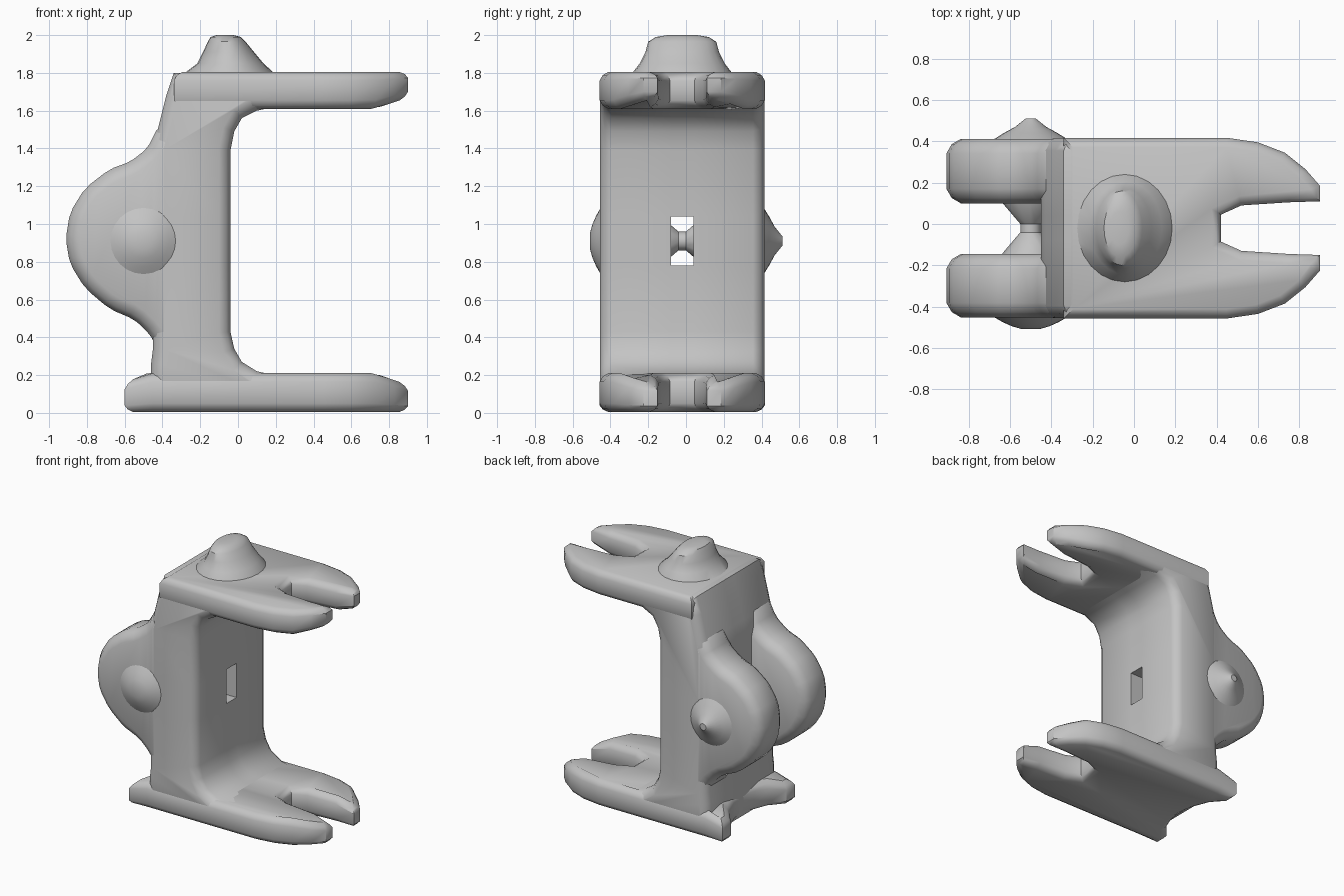
import bpy, bmesh
from math import cos, sin, pi, radians

MID = -0.02          # middle of the bracket across its width
PIN_X, PIN_Z = -0.5, 0.91

cube = bpy.data.objects.get("Cube")
if cube:
    bpy.data.objects.remove(cube)

grey = bpy.data.materials.new("plain grey")
grey.use_nodes = True
colour = (0.55, 0.55, 0.55, 1)
grey.diffuse_color = colour
grey.node_tree.nodes["Principled BSDF"].inputs["Base Color"].default_value = colour


def finish(bm, name):
    """Turn a bmesh into a smooth-shaded grey part."""
    bmesh.ops.recalc_face_normals(bm, faces=bm.faces)
    mesh = bpy.data.meshes.new(name)
    bm.to_mesh(mesh)
    bm.free()
    mesh.materials.append(grey)
    obj = bpy.data.objects.new(name, mesh)
    bpy.context.collection.objects.link(obj)
    bpy.ops.object.select_all(action="DESELECT")
    obj.select_set(True)
    bpy.context.view_layer.objects.active = obj
    bpy.ops.object.shade_smooth_by_angle(angle=radians(35))


def soften(points):
    """Cut every corner of a closed outline once."""
    result = []
    for (ax, ay), (bx, by) in zip(points, points[1:] + points[:1]):
        result += [(ax * .8 + bx * .2, ay * .8 + by * .2),
                   (ax * .2 + bx * .8, ay * .2 + by * .8)]
    return result


def prism(outline, low, high, axis, rim):
    """Extrude an outline along y or z and chamfer both rims."""
    place = {"y": lambda p, t: (p[0], t, p[1]), "z": lambda p, t: (p[0], p[1], t)}[axis]
    bm = bmesh.new()
    rings = [[bm.verts.new(place(p, t)) for p in outline] for t in (low, high)]
    caps = [bm.faces.new(ring) for ring in rings]
    count = len(outline)
    for i in range(count):
        j = (i + 1) % count
        bm.faces.new((rings[0][i], rings[0][j], rings[1][j], rings[1][i]))
    bmesh.ops.recalc_face_normals(bm, faces=bm.faces)
    edges = [e for cap in caps for e in cap.edges]
    bmesh.ops.bevel(bm, geom=edges, offset=rim, segments=2, profile=0.4,
                    affect="EDGES", clamp_overlap=False)
    return bm


def lathe(name, rings, axis, sides=24):
    """Stack elliptical rings (position, radius 1, radius 2, centre 1, centre 2)."""
    bm = bmesh.new()
    loops = []
    for t, ra, rb, ca, cb in rings:
        loop = []
        for k in range(sides):
            a = ca + ra * cos(2 * pi * k / sides)
            b = cb + rb * sin(2 * pi * k / sides)
            loop.append(bm.verts.new((a, t, b) if axis == "y" else (a, b, t)))
        loops.append(loop)
    for one, two in zip(loops, loops[1:]):
        for k in range(sides):
            n = (k + 1) % sides
            bm.faces.new((one[k], one[n], two[n], two[k]))
    bm.faces.new(loops[0])
    bm.faces.new(loops[-1])
    finish(bm, name)


# Upright wall with its neck and inner fillets
profile = [(-.46, .02), (-.46, .26), (-.45, .34), (-.45, 1.4), (-.43, 1.48), (-.38, 1.68),
           (-.34, 1.8), (.24, 1.8), (.24, 1.63), (.1, 1.6), (.02, 1.56), (-.02, 1.49),
           (-.04, 1.39), (-.04, .43), (-.02, .34), (.02, .27), (.1, .22), (.24, .19), (.24, .02)]
wall = prism(profile, MID - .435, MID + .435, "y", .06)

# Slot through the wall: cut lines, open both faces, join the openings
y_range, z_range = (MID - .06, MID + .06), (.78, 1.04)
for normal, values in (((0, 1, 0), y_range), ((0, 0, 1), z_range)):
    for v in values:
        bmesh.ops.bisect_plane(wall, geom=wall.verts[:] + wall.edges[:] + wall.faces[:],
                               plane_co=[n * v for n in normal], plane_no=normal)
window = []
for face in wall.faces:
    c = face.calc_center_median()
    if y_range[0] < c.y < y_range[1] and z_range[0] < c.z < z_range[1]:
        window.append(face)
bmesh.ops.delete(wall, geom=window, context="FACES")
bmesh.ops.bridge_loops(wall, edges=[e for e in wall.edges if e.is_boundary])
finish(wall, "wall")

# Forked arms; the lower one runs back into two feet with a hollow between
fork = [(.42, .065), (.52, .11), (.75, .125), (.9, .13), (.9, .205), (.83, .285), (.73, .365),
        (.6, .415), (.45, .437)]
feet = [(-.45, .437), (-.6, .437), (-.6, .335), (-.52, .24), (-.475, .12), (-.46, .04)]
for name, half, low, high in (("upper_arm", fork + [(-.34, .437)], 1.61, 1.805),
                              ("lower_arm", fork + feet, .005, .21)):
    plan = [(x, MID + y) for x, y in half] + [(x, MID - y) for x, y in reversed(half)]
    arm = prism(plan, low, high, "z", .045)
    outer, inner = (high, low) if name == "upper_arm" else (low, high)
    for v in arm.verts:
        # thin the tips, and the feet, towards the outer face
        thin = max(0, (v.co.x - .72) / .18) * .3 + max(0, (-.48 - v.co.x) / .12) * .25
        v.co.z += (outer - inner) * thin * (v.co.z - outer) / (inner - outer)
    finish(arm, name)

# Pair of rounded lobes at the rear
lobe = soften([(-.3, .33), (-.42, .33), (-.47, .42), (-.55, .495), (-.68, .55), (-.81, .66),
               (-.89, .79), (-.912, .92), (-.89, 1.06), (-.81, 1.19), (-.68, 1.29),
               (-.57, 1.33), (-.48, 1.4), (-.42, 1.52), (-.3, 1.52)])
for name, low, high in (("front_lobe", -.432, -.125), ("back_lobe", .12, .432)):
    finish(prism(lobe, MID + low, MID + high, "y", .07), name)

# Waisted pin between the lobes
pin = [(MID + y, r, r, PIN_X, PIN_Z) for y, r in
       ((-.2, .15), (-.12, .135), (-.02, .05), (.02, .05), (.12, .135), (.2, .15))]
lathe("pin", pin, "y", 12)

# Domed boss in front and pointed boss behind
front = ((-.4, .19), (-.452, .175), (-.475, .135), (-.495, .09), (-.508, .045))
back = ((.36, .19), (.412, .175), (.44, .13), (.47, .075), (.51, .025))
for name, rings in (("front_boss", front), ("back_boss", back)):
    lathe(name, [(y, r, r, PIN_X, PIN_Z) for y, r in rings], "y")

# Rounded knob on top
knob = [(1.75, .25, .28, -.04, MID), (1.805, .23, .26, -.045, MID), (1.85, .175, .225, -.04, MID),
        (1.91, .135, .195, -.05, MID), (1.965, .1, .18, -.06, MID), (1.99, .08, .14, -.065, MID),
        (2.0, .045, .08, -.07, MID)]
lathe("knob", knob, "z")
